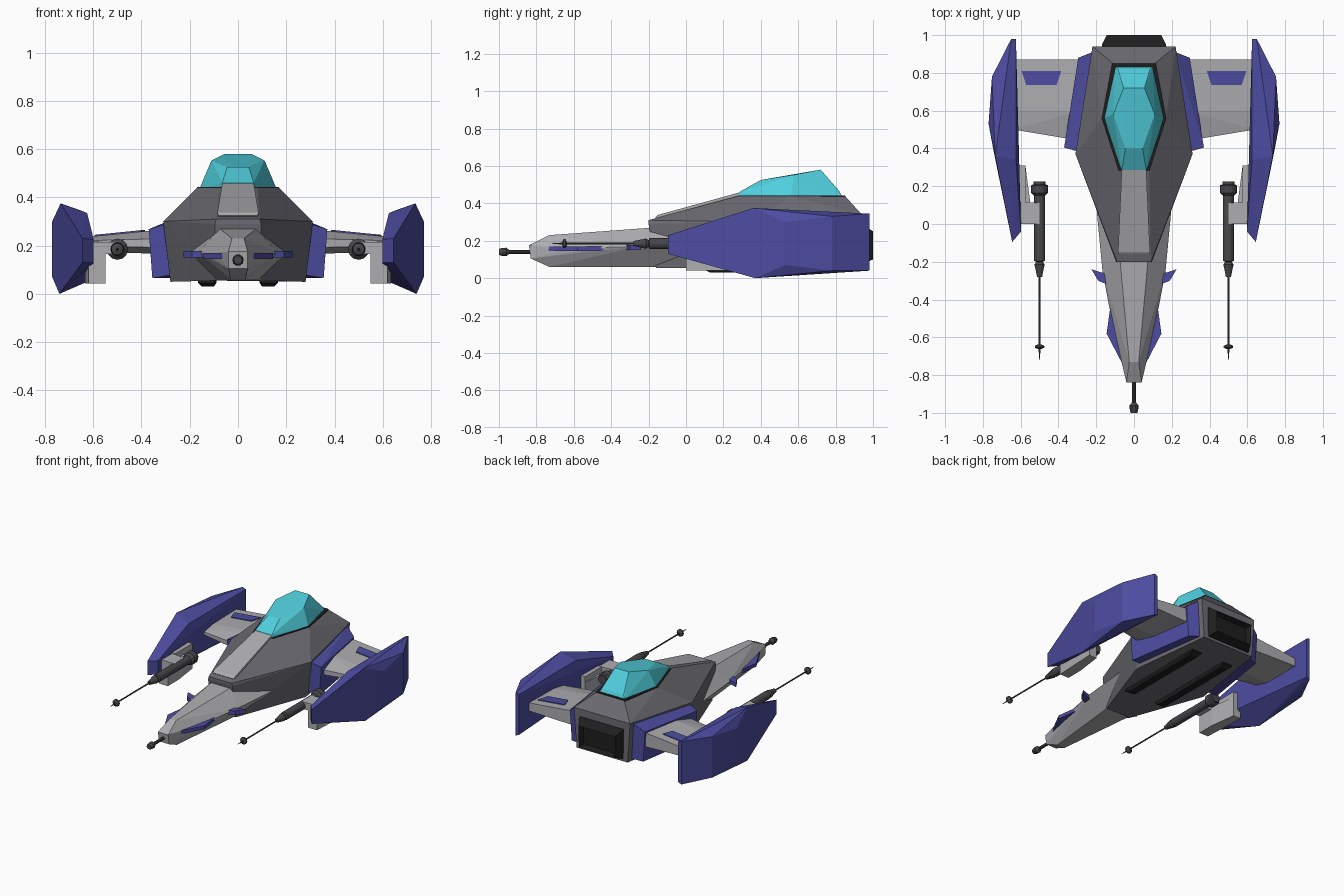
import bpy, bmesh, math
from mathutils import Vector


def material(name, r, g, b):
    m = bpy.data.materials.new(name)
    m.diffuse_color = (r, g, b, 1)
    return m


PURPLE = material("purple", 0.075, 0.073, 0.36)
LIGHT = material("light grey", 0.42, 0.42, 0.44)
DARK = material("dark grey", 0.15, 0.147, 0.17)
CYAN = material("cyan glass", 0.08, 0.62, 0.72)
METAL = material("gun metal", 0.065, 0.065, 0.07)
BLACK = material("black", 0.013, 0.013, 0.013)


def finish(name, bm, mat):
    bmesh.ops.recalc_face_normals(bm, faces=bm.faces)
    me = bpy.data.meshes.new(name)
    bm.to_mesh(me)
    bm.free()
    me.materials.append(mat)
    ob = bpy.data.objects.new(name, me)
    bpy.context.collection.objects.link(ob)
    return ob


def flip(pts):
    return [(-x, y, z) for x, y, z in pts]


def facet(name, pts, mat, recess=0):
    """Faceted solid wrapped around a few corner points."""
    bm = bmesh.new()
    for p in pts:
        bm.verts.new(p)
    res = bmesh.ops.convex_hull(bm, input=bm.verts)
    junk = {v for v in res["geom_interior"] + res["geom_unused"]
            if isinstance(v, bmesh.types.BMVert)}
    bmesh.ops.delete(bm, geom=list(junk), context='VERTS')
    bmesh.ops.dissolve_limit(bm, angle_limit=math.radians(2),
                             verts=bm.verts, edges=bm.edges)
    if recess:
        bm.normal_update()
        back = [f for f in bm.faces if f.normal.y > 0.9]
        back = [max(back, key=lambda f: f.calc_center_median().y)]
        bmesh.ops.inset_region(bm, faces=back, thickness=0.015)
        for v in back[0].verts:
            v.co.y -= recess
    return finish(name, bm, mat)


def centre(name, half, mat, recess=0):
    return facet(name, half + flip(half), mat, recess)


def pair(name, pts, mat):
    facet(name + "_right", pts, mat)
    facet(name + "_left", flip(pts), mat)


def slab(outline, z0, z1):
    return [(x, y, z) for x, y in outline for z in (z0, z1)]


def turned(name, x, z, profile, mat, n=12):
    """Round part along y from (y, radius) steps."""
    bm = bmesh.new()
    rings = [[bm.verts.new((x + r * math.cos(2 * math.pi * i / n), y,
                            z + r * math.sin(2 * math.pi * i / n)))
              for i in range(n)] for y, r in profile]
    for a, b in zip(rings, rings[1:]):
        for i in range(n):
            j = (i + 1) % n
            bm.faces.new((a[i], a[j], b[j], b[i]))
    bm.faces.new(rings[0])
    bm.faces.new(rings[-1])
    return finish(name, bm, mat)


# main hull
centre("hull", [
    (.09, -.20, .31), (.08, .28, .44), (.17, .56, .44), (.11, .85, .44),
    (.095, -.20, .29), (.31, .37, .30), (.22, .94, .34),
    (.095, -.16, .055), (.28, .36, .05), (.20, .94, .06)], DARK)

# long nose
centre("nose", [
    (.04, -.84, .175), (.04, -.83, .105),
    (.025, -.73, .23), (.075, -.18, .27), (.08, .10, .275),
    (.085, -.65, .155), (.135, -.42, .165), (.167, -.25, .17), (.20, .10, .17),
    (.03, -.73, .06), (.09, -.15, .06), (.09, .10, .06)], LIGHT)

# sloping panel in front of the canopy
centre("nose_panel", [
    (.065, .285, .458), (.085, -.15, .338), (.08, -.165, .325),
    (.065, .285, .43), (.085, -.15, .31)], LIGHT)

# canopy and its dark frame
centre("canopy_frame", slab([(.08, .28), (.17, .56), (.115, .85)], .43, .443), BLACK)
centre("canopy", [
    (.068, .28, .435), (.16, .56, .435), (.10, .835, .435),
    (.065, .285, .46), (.045, .40, .525), (.11, .58, .553),
    (.055, .72, .58), (.085, .82, .465)], CYAN)

# nose trim strips and small canards
pair("nose_strip", slab([(.02, -.82), (.065, -.71), (.145, -.58),
                         (.12, -.40), (.05, -.40)], .145, .17), PURPLE)
pair("canard", slab([(.225, -.24), (.19, -.30), (.13, -.325), (.13, -.27)],
                    .15, .178), PURPLE)

# nose probe
turned("nose_probe", 0, .14, [(-1.0, .017), (-.985, .022), (-.96, .024),
                              (-.945, .011), (-.80, .011)], METAL, 10)

# side armour around the wing roots
pair("side_armour", [
    (.30, .385, .29), (.37, .405, .268), (.355, .405, .065), (.27, .385, .08),
    (.22, .91, .33), (.295, .88, .28), (.28, .88, .065), (.19, .91, .08)], PURPLE)

# wings with trim patches
pair("wing", [
    (.28, .44, .19), (.28, .44, .23), (.64, .50, .20), (.64, .50, .22),
    (.28, .60, .27), (.28, .60, .165), (.64, .60, .235), (.64, .60, .175),
    (.28, .87, .27), (.28, .87, .17), (.64, .87, .235), (.64, .87, .18)], LIGHT)
pair("wing_patch", [(x, y, .298 - .1 * x + d)
                    for x, y in [(.385, .81), (.595, .81), (.57, .735), (.41, .735)]
                    for d in (-.003, .006)], PURPLE)

# outer fins
pair("fin", [
    (.598, -.04, .225), (.645, -.095, .23), (.598, -.04, .13), (.645, -.095, .13),
    (.735, .36, .375), (.74, .37, 0), (.77, .53, .30), (.77, .53, .07),
    (.752, .78, .33), (.752, .78, .04), (.625, .34, .335), (.625, .34, .08),
    (.65, .98, .345), (.65, .98, .04), (.625, .98, .335), (.625, .98, .05)], PURPLE)

# gun mounts
pair("gun_mount", slab([(.55, .0), (.55, .12), (.575, .31), (.635, .31),
                        (.62, .0)], .042, .18), LIGHT)
pair("gun_mount_cap", slab([(.575, .12), (.575, .31), (.63, .31), (.62, .12)],
                           .17, .22), LIGHT)
pair("gun_arm", slab([(.50, .0), (.50, .11), (.60, .12), (.60, .0)],
                     .165, .215), LIGHT)

# guns with thin barrels
for side, label in ((1, "right"), (-1, "left")):
    turned("gun_" + label, side * .5, .185, [
        (-.28, .014), (-.265, .016), (-.215, .027), (-.20, .018), (-.195, .029),
        (.15, .029), (.165, .044), (.205, .044), (.21, .032), (.225, .032)], METAL)
    turned("gun_barrel_" + label, side * .5, .185,
           [(-.72, .001), (-.67, .005), (-.26, .005)], METAL, 6)
    turned("barrel_disc_" + label, side * .5, .185,
           [(-.662, .008), (-.655, .025), (-.645, .025), (-.637, .008)], METAL)

# engine exhaust with recess
centre("engine", [
    (.165, .93, .075), (.17, .93, .29), (.165, .95, .08), (.17, .95, .285),
    (.14, 1.0, .10), (.145, 1.0, .25)], BLACK, recess=.04)

# belly skids
pair("belly_skid", slab([(.095, .10), (.16, .10), (.165, .78), (.09, .78)],
                        .045, .055)
     + slab([(.10, .13), (.15, .13), (.15, .75), (.10, .75)], .03, .05), BLACK)
